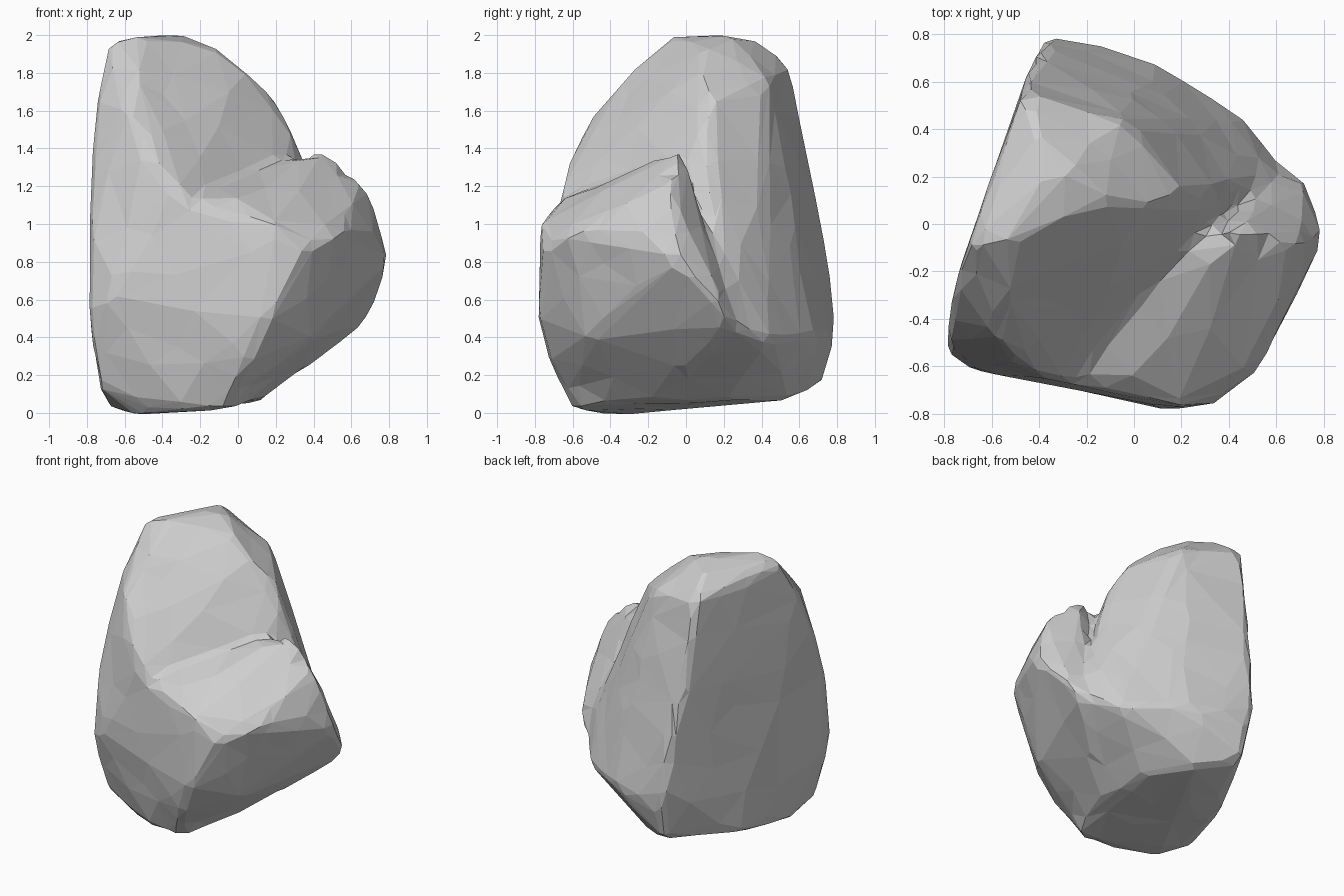
import bpy
import bmesh
from mathutils import Vector, noise

cube = bpy.data.objects.get("Cube")
if cube:
    bpy.data.objects.remove(cube, do_unlink=True)


def add_hull(bm, *rings):
    """Wrap corner rings (hundredths of a unit) in one convex chunk."""
    corners = [bm.verts.new(Vector(p) / 100) for ring in rings for p in ring]
    bmesh.ops.convex_hull(bm, input=corners, use_existing_faces=False)
    loose = [v for v in bm.verts if not v.link_faces]
    bmesh.ops.delete(bm, geom=loose, context='VERTS')


def bake_modifiers(obj):
    """Replace the mesh with its modified result."""
    bpy.context.view_layer.update()
    graph = bpy.context.evaluated_depsgraph_get()
    baked = bpy.data.meshes.new_from_object(obj.evaluated_get(graph))
    obj.modifiers.clear()
    obj.data = baked
    return baked


# Corners of the tall main chunk, from the crest down to the base
crest = [(-53, -6, 200), (-27, 25, 199), (-69, -8, 195), (-12, 10, 193),
         (-40, 38, 196), (-47, 55, 184), (-5, 43, 176), (5, 8, 180),
         (20, 15, 166), (30, 8, 147)]
front_slope = [(-75, -25, 165), (-52, -30, 179), (-58, -46, 160),
               (-48, -58, 140), (-74, -41, 128), (-30, -66, 118)]
front_wall = [(-79, -49, 98), (-79, -53, 50), (-71, -60, 60),
              (-30, -68, 65), (0, -75, 50)]
back_wall = [(-45, 62, 130), (-35, 74, 85), (-37, 79, 55), (-30, 79, 40),
             (-10, 74, 42), (10, 67, 40), (14, 40, 135), (48, 43, 39),
             (56, 32, 43), (64, 23, 48)]
base = [(-73, -45, 13), (-68, -20, 3), (-55, -42, -1), (-30, -57, 2),
        (0, -56, 4), (13, -20, 8), (10, 20, 7), (-10, 55, 8),
        (-32, 71, 14), (-58, 20, 6)]

# Corners of the broad shoulder chunk that leans out on the left
fin = [(44, -2, 138), (66, -7, 122), (72, -6, 110),
       (80, -5, 82), (72, 18, 58), (65, 24, 45)]
ledge = [(-60, -58, 100), (-30, -66, 112), (0, -64, 113), (20, -77, 100),
         (35, -50, 111), (58, -38, 108)]
brow = [(35, -76, 86), (55, -58, 95), (72, -20, 96), (17, -78, 75),
        (17, -78, 52), (38, -54, 40)]
underside = [(3, -71, 24), (-8, -60, 4), (13, -20, 8), (36, 0, 24)]

bm = bmesh.new()
add_hull(bm, crest, front_slope, front_wall, back_wall, base)
add_hull(bm, fin, ledge, front_wall, brow, underside)
bmesh.ops.recalc_face_normals(bm, faces=bm.faces)
mesh = bpy.data.meshes.new("boulder")
bm.to_mesh(mesh)
bm.free()
boulder = bpy.data.objects.new("boulder", mesh)
bpy.context.collection.objects.link(boulder)

# Fuse the chunks into one skin and wear the edges
fuse = boulder.modifiers.new("fuse", 'REMESH')
fuse.mode = 'VOXEL'
fuse.voxel_size = 0.04
wear = boulder.modifiers.new("wear", 'SMOOTH')
wear.factor = 0.5
wear.iterations = 4
mesh = bake_modifiers(boulder)

# Shallow uneven weathering, fainter on the flat right side
offsets = []
for v in mesh.vertices:
    depth = 0.004 if v.normal.x < -0.8 else 0.012
    offsets.append(v.normal * (0.006 + depth * noise.noise(v.co * 3.5)))
for v, offset in zip(mesh.vertices, offsets):
    v.co += offset

# Reduce to irregular flat facets
facets = boulder.modifiers.new("facets", 'DECIMATE')
facets.ratio = min(1, 600 / (2 * len(mesh.polygons)))
mesh = bake_modifiers(boulder)
mesh.polygons.foreach_set("use_smooth", [False] * len(mesh.polygons))

# Plain stone colour
stone = bpy.data.materials.new("stone grey")
stone.use_nodes = True
grey = (0.62, 0.62, 0.62, 1)
stone.diffuse_color = grey
stone.node_tree.nodes["Principled BSDF"].inputs["Base Color"].default_value = grey
mesh.materials.clear()
mesh.materials.append(stone)
mesh.update()
